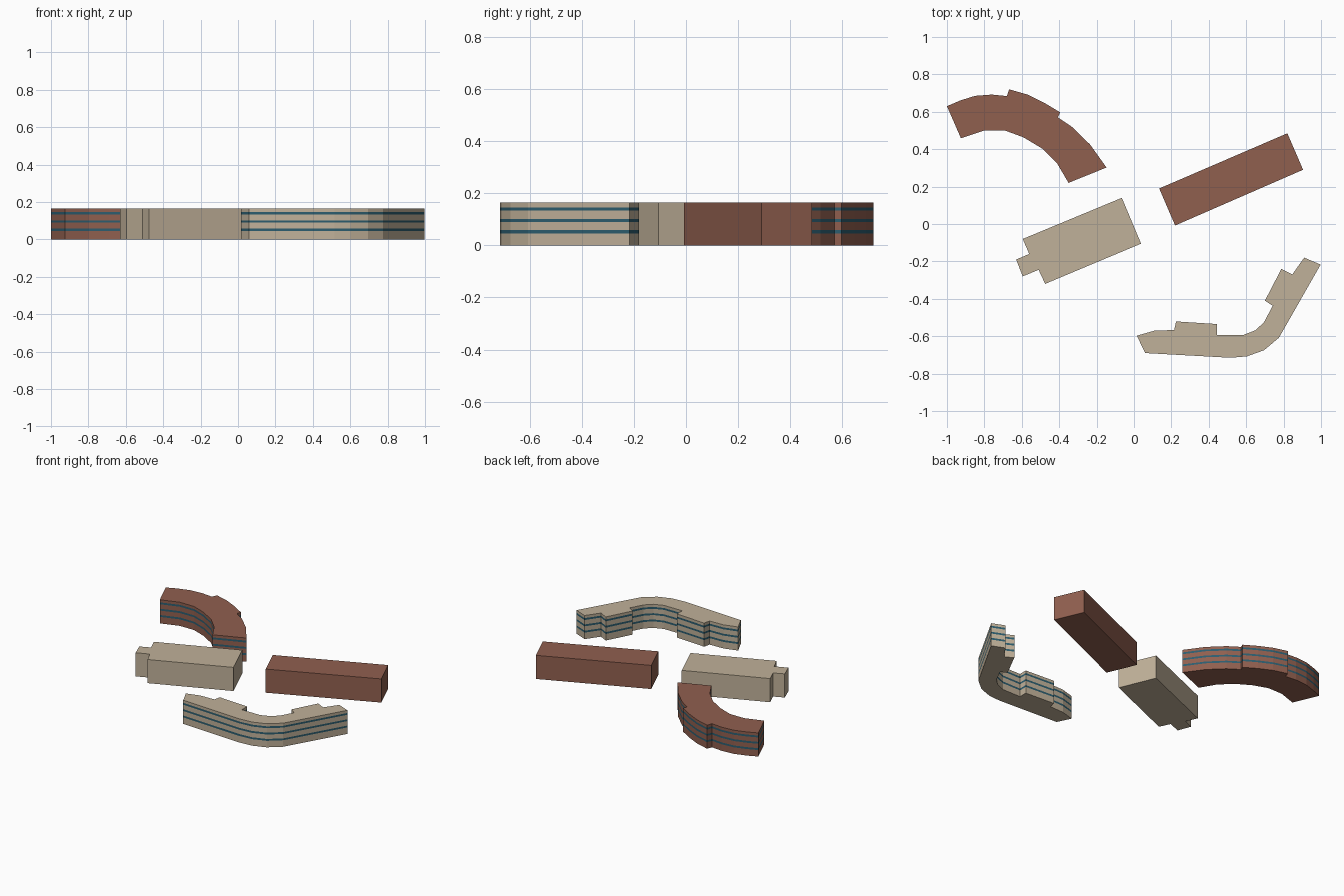
import bpy, bmesh

if "Cube" in bpy.data.objects:
    bpy.data.objects.remove(bpy.data.objects["Cube"])

H = 0.165
BANDS = (0.052, 0.096, 0.140)
HALF = 0.0065


def material(name, rgb):
    m = bpy.data.materials.new(name)
    m.diffuse_color = (*rgb, 1)
    m.use_nodes = True
    m.node_tree.nodes["Principled BSDF"].inputs["Base Color"].default_value = m.diffuse_color
    return m


TAN = material("tan_stone", (0.53, 0.44, 0.32))
BROWN = material("red_brown_brick", (0.28, 0.115, 0.078))
GLASS = material("teal_glass", (0.025, 0.11, 0.16))


def building(name, outline, wall, bands=()):
    """Extrude a footprint upward in layers; every odd layer is a glass band."""
    levels = [0] + [z for b in bands for z in (b - HALF, b + HALF)] + [H]
    bm = bmesh.new()
    rings = [[bm.verts.new((x, y, z)) for x, y in outline] for z in levels]
    n = len(outline)
    for k in range(len(levels) - 1):
        for i in range(n):
            j = (i + 1) % n
            f = bm.faces.new((rings[k][i], rings[k][j], rings[k + 1][j], rings[k + 1][i]))
            f.material_index = k % 2
    bm.faces.new(rings[0])
    bm.faces.new(rings[-1])
    bmesh.ops.recalc_face_normals(bm, faces=bm.faces)
    me = bpy.data.meshes.new(name)
    bm.to_mesh(me)
    bm.free()
    me.materials.append(wall)
    if bands:
        me.materials.append(GLASS)
    ob = bpy.data.objects.new(name, me)
    bpy.context.collection.objects.link(ob)
    return ob


# Curved brick block with a raised bay on its outer side
building("curved_brick_block", [
    (-1.0, 0.63), (-0.93, 0.66), (-0.85, 0.685), (-0.76, 0.692), (-0.68, 0.684),
    (-0.667, 0.72), (-0.57, 0.692), (-0.48, 0.648), (-0.395, 0.597), (-0.407, 0.57),
    (-0.33, 0.518), (-0.235, 0.425), (-0.147, 0.302), (-0.35, 0.22), (-0.41, 0.322),
    (-0.49, 0.403), (-0.59, 0.463), (-0.69, 0.5), (-0.80, 0.5), (-0.925, 0.458),
], BROWN, BANDS)

# Bent stone block with two bays on its inner side
building("bent_stone_block", [
    (0.015, -0.597), (0.06, -0.69), (0.515, -0.715), (0.603, -0.708),
    (0.695, -0.675), (0.775, -0.608), (0.998, -0.217), (0.91, -0.18),
    (0.846, -0.27), (0.788, -0.24), (0.70, -0.41), (0.742, -0.437),
    (0.695, -0.525), (0.65, -0.568), (0.585, -0.593), (0.445, -0.593),
    (0.445, -0.535), (0.225, -0.521), (0.215, -0.567), (0.11, -0.57),
], TAN, BANDS)

# Plain rectangular brick block
building("brick_hall", [
    (0.135, 0.19), (0.82, 0.485), (0.904, 0.29), (0.22, -0.008),
], BROWN)

# Rectangular stone block with an entrance lobby
building("stone_hall_with_lobby", [
    (-0.065, 0.14), (0.038, -0.105), (-0.475, -0.32), (-0.51, -0.245),
    (-0.595, -0.28), (-0.63, -0.19), (-0.56, -0.16), (-0.595, -0.08),
], TAN)
